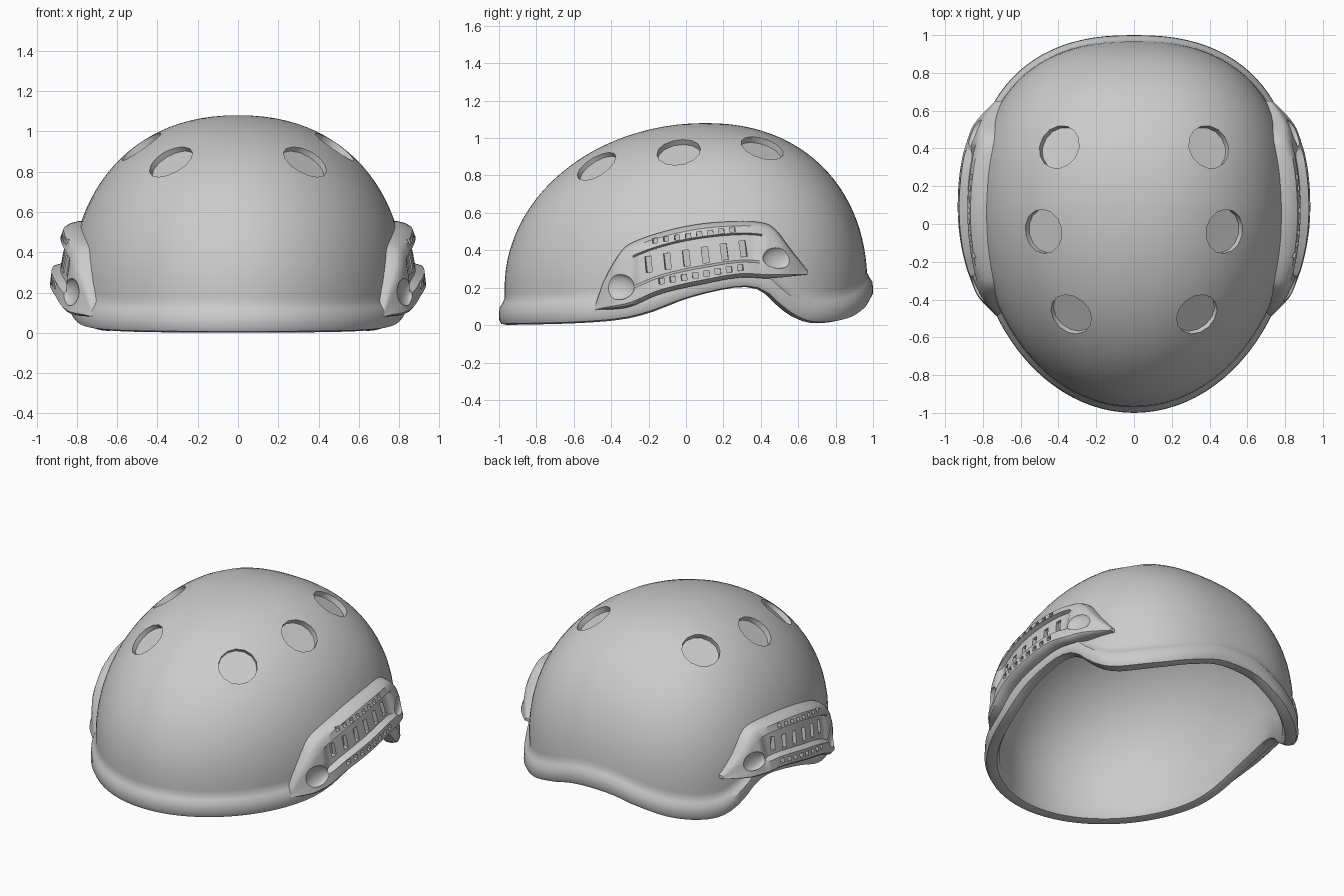
import bpy, bmesh
from math import sin, cos, pi, atan2, radians
from mathutils import Matrix, Vector

if "Cube" in bpy.data.objects:
    bpy.data.objects.remove(bpy.data.objects["Cube"])

A, B_FRONT, B_BACK, CY = 0.83, 1.07, 0.87, 0.1    # plan half sizes and centre
Z0, H = 0.2, 0.88                                 # dome springs at Z0, rises by H


def curve(knots, t):
    """Smooth interpolation through (t, value) knots."""
    if t <= knots[0][0]:
        return knots[0][1]
    if t >= knots[-1][0]:
        return knots[-1][1]
    i = max(k for k in range(len(knots) - 1) if knots[k][0] <= t)

    def slope(k):
        a, b = knots[max(k - 1, 0)], knots[min(k + 1, len(knots) - 1)]
        return (b[1] - a[1]) / (b[0] - a[0])
    (x0, y0), (x1, y1) = knots[i], knots[i + 1]
    w = x1 - x0
    u = (t - x0) / w
    return (y0 * (1 + 2 * u) * (1 - u) ** 2 + slope(i) * w * u * (1 - u) ** 2
            + y1 * u * u * (3 - 2 * u) - slope(i + 1) * w * u * u * (1 - u))


def plan(s):
    """Plan depth and exponents for the front (s<0) or back half."""
    return (B_FRONT, 2.0, 2.2 + 0.2 * max(s, -1)) if s < 0 else (B_BACK, 2.4, 2.2)


def shrink(z, q, off=0):
    t = min(max(z - Z0, 0) / (H + off), 1)
    return (1 - t ** q) ** (1 / q)


def shell_point(ang, z, off=0):
    c, s = cos(ang), sin(ang)
    b, p, q = plan(s)
    h = shrink(z, q, off)
    sx = abs(c) ** (2 / p) * (1 if c > 0 else -1)
    sy = abs(s) ** (2 / p) * (1 if s > 0 else -1)
    return Vector((h * (A + off) * sx, CY + h * (b + off) * sy, z))


def shell_x(y, z):
    b, p, q = plan((y - CY) / B_FRONT)
    h = shrink(z, q)
    return h * A * max(1 - (abs(y - CY) / (h * b)) ** p, 0) ** (1 / p)


def shell_z(x, y):
    b, p, q = plan((y - CY) / B_FRONT)
    h = ((abs(x) / A) ** p + (abs(y - CY) / b) ** p) ** (1 / p)
    return Z0 + H * (1 - h ** q) ** (1 / q)


def make_object(name, bm):
    bmesh.ops.recalc_face_normals(bm, faces=bm.faces)
    mesh = bpy.data.meshes.new(name)
    bm.to_mesh(mesh)
    bm.free()
    ob = bpy.data.objects.new(name, mesh)
    bpy.context.collection.objects.link(ob)
    return ob


def bridge(bm, loops):
    n = len(loops[0])
    for a, b in zip(loops, loops[1:]):
        for i in range(n):
            bm.faces.new((a[i], a[(i + 1) % n], b[(i + 1) % n], b[i]))


def cut_and_smooth(ob, cutter):
    cutter.hide_render = True
    mod = ob.modifiers.new("cut", 'BOOLEAN')
    mod.operation, mod.solver, mod.object = 'DIFFERENCE', 'EXACT', cutter
    bpy.ops.object.select_all(action='DESELECT')
    bpy.context.view_layer.objects.active = ob
    ob.select_set(True)
    bpy.ops.object.modifier_apply(modifier="cut")
    bpy.data.objects.remove(cutter)
    bpy.ops.object.shade_smooth_by_angle(angle=radians(35))


# Helmet shell: outer dome, rolled rim, inner dome
RIM = [(-1, 0), (-0.6, 0.01), (-0.35, 0.03), (-0.2, 0.065), (0, 0.14), (0.2, 0.19),
       (0.33, 0.203), (0.42, 0.175), (0.52, 0.085), (0.62, 0.025), (0.72, 0.01),
       (0.86, 0.035), (0.94, 0.09), (0.97, 0.14)]
LIP = [(0, 0.14), (0.012, 0.115), (0.028, 0.09), (0.03, 0.03), (0.018, 0.006),
       (-0.015, 0), (-0.045, 0.008), (-0.06, 0.04)]
N, ROWS = 96, 24
angles = [2 * pi * i / N for i in range(N)]
rim_z = [curve(RIM, shell_point(a, 0).y) for a in angles]


def dome_ring(k, off):
    f = sin(pi / 2 * k / ROWS)
    return [shell_point(a, r + 0.17 + (Z0 + H + off - r - 0.17) * f, off)
            for a, r in zip(angles, rim_z)]


rings = [dome_ring(k, 0) for k in range(ROWS - 1, -1, -1)]
rings += [[shell_point(a, r + dz, off) for a, r in zip(angles, rim_z)] for off, dz in LIP]
rings += [dome_ring(k, -0.06) for k in range(ROWS)]
bm = bmesh.new()
loops = [[bm.verts.new(p) for p in ring] for ring in rings]
bridge(bm, loops)
for loop, z in ((loops[0], Z0 + H), (loops[-1], Z0 + H - 0.06)):
    tip = bm.verts.new((0, CY, z))
    for i in range(N):
        bm.faces.new((loop[i], loop[(i + 1) % N], tip))
shell = make_object("helmet_shell", bm)

# Six round vent recesses
bm = bmesh.new()
for x, y in ((0.40, 0.41), (0.485, -0.04), (0.34, -0.485)):
    for side in (1, -1):
        e = 0.01
        nrm = Vector((side * (shell_z(x - e, y) - shell_z(x + e, y)) / (2 * e),
                      (shell_z(x, y - e) - shell_z(x, y + e)) / (2 * e), 1)).normalized()
        pos = Vector((side * x, y, shell_z(x, y))) + nrm * 0.105
        mat = Matrix.Translation(pos) @ nrm.to_track_quat('Z', 'Y').to_matrix().to_4x4()
        bmesh.ops.create_cone(bm, cap_ends=True, segments=14, radius1=0.118,
                              radius2=0.118, depth=0.3, matrix=mat)
cut_and_smooth(shell, make_object("vent_cutter", bm))

# Side rail: cross-section (height fraction, offset) swept along the shell
UPPER = [(-0.487, 0.1), (-0.44, 0.235), (-0.35, 0.39), (-0.29, 0.44), (-0.12, 0.5),
         (0.07, 0.54), (0.28, 0.555), (0.42, 0.545), (0.48, 0.51), (0.56, 0.405), (0.65, 0.29)]
LOWER = [(-0.487, 0.08), (-0.31, 0.095), (-0.14, 0.165), (0.12, 0.225), (0.3, 0.255),
         (0.44, 0.25), (0.65, 0.27)]
CHANNEL = [(0, -0.03), (0, 0.05), (0.03, 0.08), (0.07, 0.092), (0.27, 0.088), (0.31, 0.05),
           (0.5, 0.047), (0.76, 0.045), (0.79, 0.072), (0.92, 0.068), (0.97, 0.05),
           (1, 0.02), (1, -0.03), (0.5, -0.03)]
PAD = [(0, -0.03), (0, 0.05), (0.03, 0.08), (0.07, 0.09), (0.27, 0.082), (0.31, 0.08),
       (0.5, 0.077), (0.76, 0.073), (0.79, 0.072), (0.92, 0.065), (0.97, 0.05),
       (1, 0.02), (1, -0.03), (0.5, -0.03)]
STATIONS = 56
bm = bmesh.new()
loops = []
for i in range(STATIONS + 1):
    y = -0.487 + 1.137 * i / STATIONS
    lo, hi = curve(LOWER, y), curve(UPPER, y)
    mix = curve([(-0.29, 0), (-0.24, 1), (0.36, 1), (0.42, 0)], y)
    mix = min(max(mix, 0), 1)
    taper = curve([(-0.487, 0.4), (-0.36, 1), (0.5, 1), (0.65, 0.4)], y)
    loop = []
    for (v, d0), (_, d1) in zip(PAD, CHANNEL):
        d = d0 + (d1 - d0) * mix
        z = lo + (hi - lo) * v
        loop.append(bm.verts.new((shell_x(y, z) + (d * taper if d > 0 else d), y, z)))
    loops.append(loop)
bridge(bm, loops)
bm.faces.new(loops[0])
bm.faces.new(loops[-1])
rail = make_object("side_rails", bm)

# Slots, square notches and thumb dishes in the rail
bm = bmesh.new()


def rail_frame(y, z, d, size, tilt=0.0):
    turn = atan2(shell_x(y - 0.02, z) - shell_x(y + 0.02, z), 0.04)
    return (Matrix.Translation((shell_x(y, z) + d, y, z)) @ Matrix.Rotation(turn, 4, 'Z')
            @ Matrix.Rotation(tilt, 4, 'X') @ Matrix.Diagonal((*size, 1)))


def notch(y, z, d, w, h):
    bmesh.ops.create_cube(bm, size=1, matrix=rail_frame(y, z, d, (0.05, w, h), 0.12))


for i in range(6):
    y = -0.2 + 0.101 * i
    notch(y, 0.325 + 0.165 * (y + 0.2), 0.047, 0.034, 0.085)
for i in range(8):
    y = -0.165 + 0.059 * i
    notch(y, 0.452 + 0.14 * (y + 0.165), 0.07, 0.028, 0.026)
    y = -0.13 + 0.06 * i
    notch(y, 0.235 + 0.17 * (y + 0.13), 0.09, 0.03, 0.03)
for y, z, d, size in ((-0.36, 0.205, 0.085, (0.035, 0.09, 0.07)),
                      (0.49, 0.36, 0.08, (0.03, 0.085, 0.06))):
    bmesh.ops.create_uvsphere(bm, u_segments=24, v_segments=12, radius=1,
                              matrix=rail_frame(y, z, d, size))
cut_and_smooth(rail, make_object("slot_cutter", bm))
rail.modifiers.new("mirror", 'MIRROR').use_mirror_merge = False
